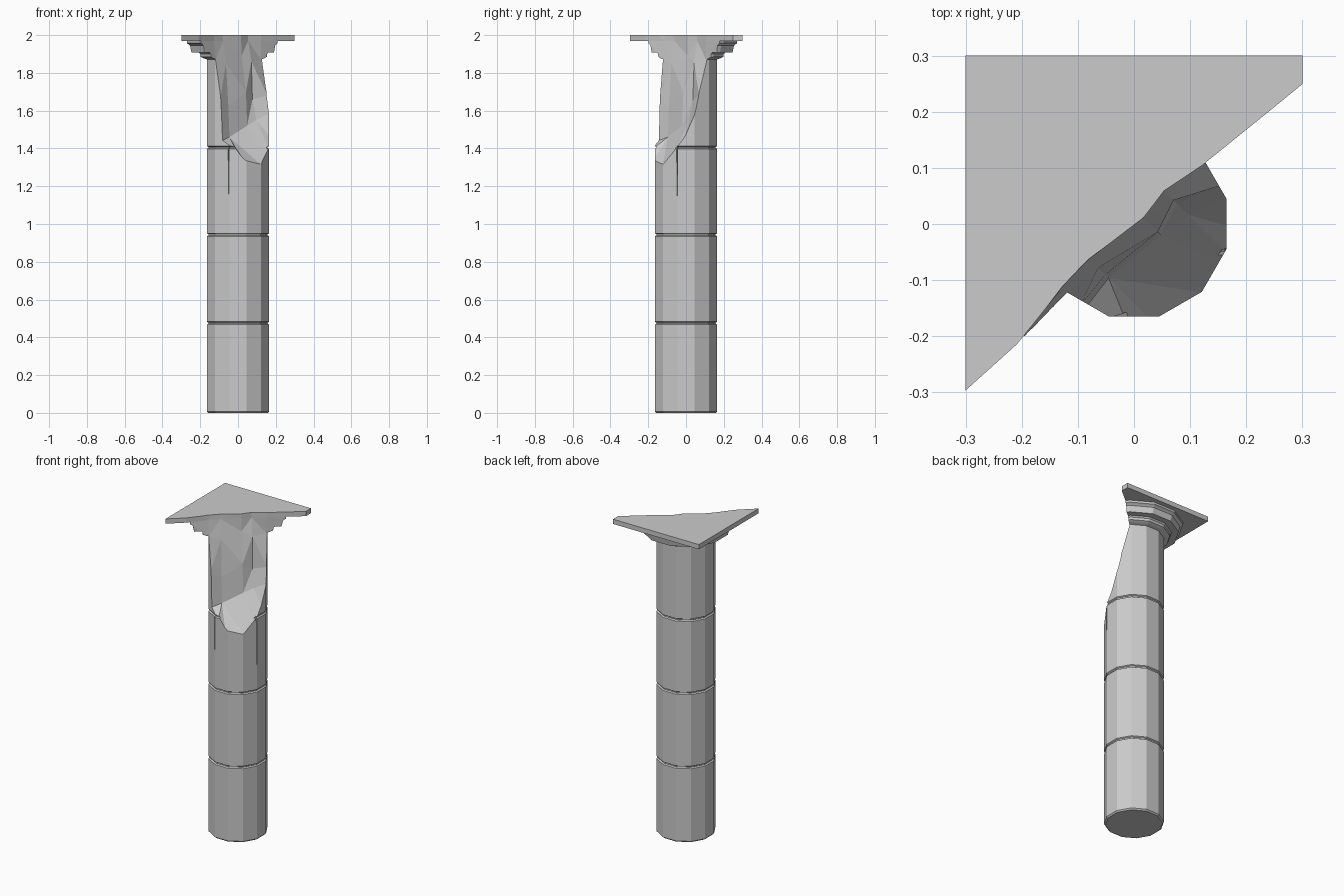
import bpy, bmesh, math
from mathutils import Vector

if "Cube" in bpy.data.objects:
    bpy.data.objects.remove(bpy.data.objects["Cube"])

SIDES = 12
S = math.sqrt(0.5)


def finish(name, bm):
    bmesh.ops.recalc_face_normals(bm, faces=bm.faces)
    me = bpy.data.meshes.new(name)
    bm.to_mesh(me)
    bm.free()
    ob = bpy.data.objects.new(name, me)
    bpy.context.collection.objects.link(ob)
    return ob


def lathe(name, profile):
    """Closed 12-sided solid from (radius, z) points."""
    bm = bmesh.new()
    rings = []
    for r, z in profile:
        angles = [math.radians(15 + 360 / SIDES * i) for i in range(SIDES)]
        rings.append([bm.verts.new((r * math.cos(a), r * math.sin(a), z)) for a in angles])
    for lo, hi in zip(rings, rings[1:]):
        for i in range(SIDES):
            j = (i + 1) % SIDES
            bm.faces.new((lo[i], lo[j], hi[j], hi[i]))
    bm.faces.new(rings[0])
    bm.faces.new(rings[-1])
    return finish(name, bm)


def cut(ob, cutter):
    m = ob.modifiers.new("cut", 'BOOLEAN')
    m.operation = 'DIFFERENCE'
    m.solver = 'EXACT'
    m.object = cutter
    bpy.context.view_layer.objects.active = ob
    bpy.ops.object.modifier_apply(modifier=m.name)


# Shaft of four drums with chamfered joints, then the stepped capital
R = 0.171
profile = [(R - 0.008, 0), (R, 0.008)]
for z in (0.475, 0.943, 1.405):
    profile += [(R, z - 0.008), (R - 0.008, z - 0.003), (R - 0.008, z + 0.003), (R, z + 0.008)]
profile += [(R, 1.872), (0.19, 1.878), (0.205, 1.885), (0.207, 1.9), (0.215, 1.908),
            (0.255, 1.908), (0.263, 1.945), (0.272, 1.952), (0.28, 1.957), (0.28, 1.97)]
column = lathe("column_shaft_and_capital", profile)

# Square slab on top
bm = bmesh.new()
bmesh.ops.create_cube(bm, size=1)
for v in bm.verts:
    v.co = (v.co.x * 0.6, v.co.y * 0.6, 1.985 + v.co.z * 0.03)
abacus = finish("abacus", bm)

# Fracture surface: v runs along the break, u points out to the front right
V = (-0.45, -0.3, -0.17, -0.1, 0.02, 0.08, 0.16, 0.31, 0.45)
rows = [
    ([2.05] * 9, (-.004, .004, -.014, -.014, .004, -.004, .012, .028, .042)),
    ([1.97] * 9, (-.004, .004, -.010, -.012, .004, -.004, .012, .028, .042)),
    ([1.87, 1.87, 1.87, 1.85, 1.89, 1.86, 1.87, 1.87, 1.87],
     (0, .004, .002, .010, .006, .020, .010, .025, .035)),
    ([1.65, 1.65, 1.65, 1.62, 1.7, 1.66, 1.68, 1.68, 1.68],
     (.035, .035, .035, .028, .040, .028, .062, .07, .07)),
    ([1.44, 1.44, 1.44, 1.46, 1.52, 1.55, 1.59, 1.6, 1.6],
     (.045, .045, .045, .036, .048, .057, .086, .09, .09)),
    ([1.33, 1.33, 1.33, 1.275, 1.285, 1.325, 1.36, 1.36, 1.36], [0.2] * 9),
]
bm = bmesh.new()
grid = [[bm.verts.new(((v + u) * S, (v - u) * S, z)) for v, z, u in zip(V, zs, us)]
        for zs, us in rows]
for a, b in zip(grid, grid[1:]):
    for i in range(len(V) - 1):
        bm.faces.new((a[i], a[i + 1], b[i + 1], b[i]))
bmesh.ops.triangulate(bm, faces=bm.faces[:])
base = bm.faces[:]
ext = bmesh.ops.extrude_face_region(bm, geom=base, use_keep_orig=True)
out = Vector((S, -S, 0)) * 0.7
for e in ext["geom"]:
    if isinstance(e, bmesh.types.BMVert):
        e.co += out
break_cutter = finish("break_cutter", bm)
cut(column, break_cutter)
cut(abacus, break_cutter)


# Thin tapering cracks running down from the break
def crack(angle, bottom):
    a = math.radians(angle)
    d, t = Vector((math.cos(a), math.sin(a), 0)), Vector((-math.sin(a), math.cos(a), 0))
    bm = bmesh.new()
    top = [d * r + t * w + Vector((0, 0, 1.412))
           for r, w in ((0.2, -0.006), (0.2, 0.006), (0.135, 0))]
    tip = [d * r + t * w + Vector((0, 0, bottom))
           for r, w in ((0.2, -0.0012), (0.2, 0.0012), (0.168, 0))]
    A = [bm.verts.new(p) for p in top]
    B = [bm.verts.new(p) for p in tip]
    bm.faces.new(A)
    bm.faces.new(B)
    for i in range(3):
        j = (i + 1) % 3
        bm.faces.new((A[i], A[j], B[j], B[i]))
    return finish("crack_cutter", bm)


cutters = [break_cutter]
for ang, low in ((-107, 1.1), (-16, 1.09)):
    c = crack(ang, low)
    cut(column, c)
    cutters.append(c)

for c in cutters:
    bpy.data.objects.remove(c, do_unlink=True)
